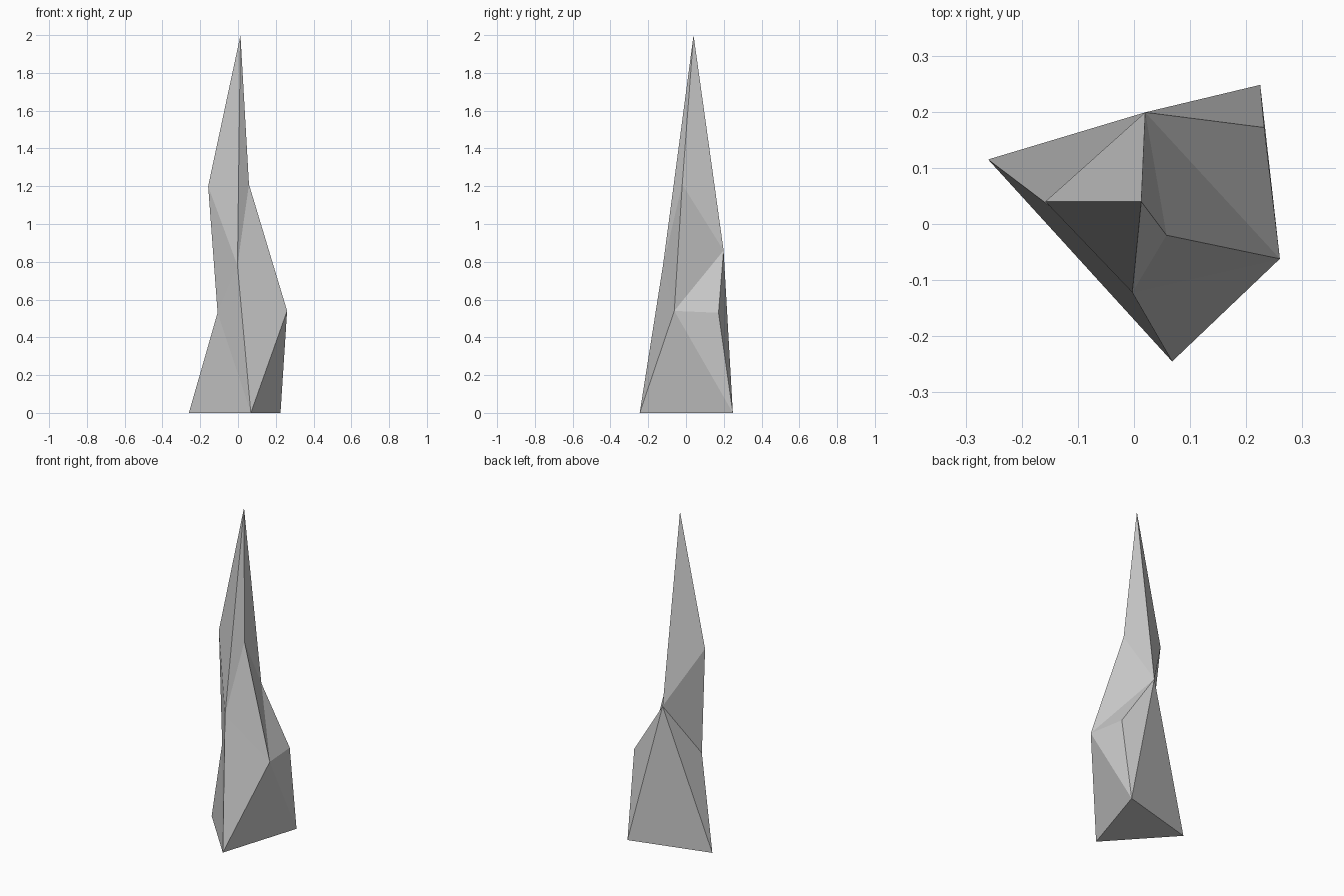
import bpy, bmesh

if "Cube" in bpy.data.objects:
    bpy.data.objects.remove(bpy.data.objects["Cube"])

# Corner points of the shard, tier by tier from the ground up
points = {
    "A": (-0.26, 0.115, 0), "B": (0.068, -0.245, 0), "C": (0.225, 0.248, 0),
    "R": (0.26, -0.062, 0.54), "D": (0.232, 0.172, 0.53), "E": (-0.108, 0.0, 0.53),
    "F": (-0.003, -0.122, 0.78), "G": (0.02, 0.199, 0.86),
    "H": (-0.158, 0.04, 1.2), "I": (0.058, -0.02, 1.21),
    "T": (0.013, 0.04, 2.0),
}

# Facets: front, right, back, then the underside
facets = ("THF HEF EAB EBF TFI FIR FRB RBC "
          "RCD RDG RIG TIG GCD GCA GAE GEH GHT ABC").split()

# Rock spike
bm = bmesh.new()
verts = {name: bm.verts.new(co) for name, co in points.items()}
for facet in facets:
    bm.faces.new([verts[name] for name in facet])
bmesh.ops.recalc_face_normals(bm, faces=bm.faces)
mesh = bpy.data.meshes.new("rock_spike")
bm.to_mesh(mesh)
bm.free()
bpy.context.collection.objects.link(bpy.data.objects.new("rock_spike", mesh))
